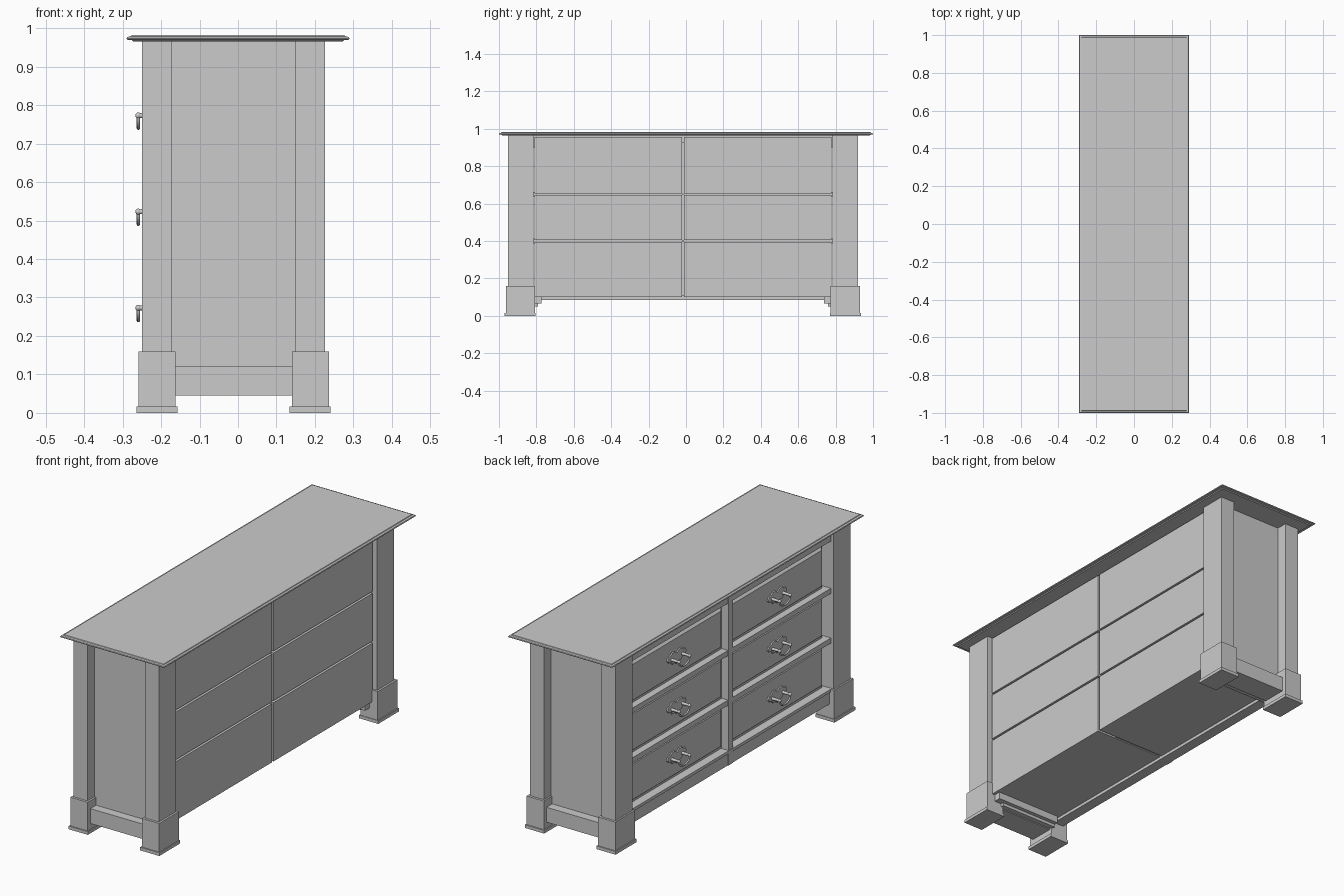
import bpy, bmesh, math
from mathutils import Vector

if "Cube" in bpy.data.objects:
    bpy.data.objects.remove(bpy.data.objects["Cube"])

YC = -0.0165                 # the carcass sits slightly off the top's centre
ROWS = (0.275, 0.525, 0.775) # drawer centre heights
COLS = (YC - 0.4, YC + 0.4)  # drawer centre positions


def finish(name, bm, smooth=False):
    bmesh.ops.recalc_face_normals(bm, faces=bm.faces)
    me = bpy.data.meshes.new(name)
    bm.to_mesh(me)
    bm.free()
    ob = bpy.data.objects.new(name, me)
    bpy.context.collection.objects.link(ob)
    if smooth:
        bpy.context.view_layer.objects.active = ob
        ob.select_set(True)
        bpy.ops.object.shade_smooth_by_angle(angle=math.radians(35))
        ob.select_set(False)
    return ob


def box(name, x0, x1, y0, y1, z0, z1):
    bm = bmesh.new()
    bmesh.ops.create_cube(bm, size=1)
    for v in bm.verts:
        v.co = Vector(((x0 + x1) / 2 + v.co.x * (x1 - x0),
                       (y0 + y1) / 2 + v.co.y * (y1 - y0),
                       (z0 + z1) / 2 + v.co.z * (z1 - z0)))
    return finish(name, bm)


def loft(name, rings):
    """Stack of four-sided rings with caps at both ends."""
    bm = bmesh.new()
    loops = [[bm.verts.new(p) for p in r] for r in rings]
    for a, b in zip(loops, loops[1:]):
        for i in range(4):
            bm.faces.new((a[i], a[(i + 1) % 4], b[(i + 1) % 4], b[i]))
    bm.faces.new(loops[0])
    bm.faces.new(loops[-1])
    return finish(name, bm)


def end_box(name, s, x0, x1, d0, d1, z0, z1):
    """Box at one end, with distances measured outward from the centre."""
    a, b = sorted((YC + s * d0, YC + s * d1))
    return box(name, x0, x1, a, b, z0, z1)


# moulded top
prof = ((0.272, 0.965), (0.276, 0.969), (0.288, 0.970), (0.290, 0.973),
        (0.288, 0.977), (0.279, 0.979), (0.277, 0.982))
loft("moulded_top", [[(sx * w, sy * (w + 0.71), z) for sx, sy in
                      ((-1, -1), (1, -1), (1, 1), (-1, 1))] for w, z in prof])

# posts, feet, end panels and end skirts
for s, side in ((-1, "near"), (1, "far")):
    for x0, x1, pos in ((-0.25, -0.172, "front"), (0.148, 0.226, "back")):
        tag = f"{pos}_{side}"
        end_box("post_" + tag, s, x0, x1, 0.80, 0.935, 0.15, 0.967)
        end_box("foot_" + tag, s, x0 - 0.008, x1 + 0.01, 0.79, 0.947, 0.012, 0.16)
        end_box("foot_pad_" + tag, s, x0 - 0.014, x1 + 0.015, 0.787, 0.953, 0, 0.016)
    end_box("end_panel_" + side, s, -0.18, 0.16, 0.80, 0.88, 0.10, 0.967)
    end_box("end_skirt_" + side, s, -0.18, 0.16, 0.80, 0.925, 0.045, 0.12)
    end_box("skirt_step_" + side, s, -0.17, 0.15, 0.775, 0.80, 0.05, 0.07)
    end_box("skirt_cleat_" + side, s, -0.17, 0.19, 0.755, 0.80, 0.065, 0.10)

# front rails and centre divider
Y0, Y1 = YC - 0.80, YC + 0.80
box("bottom_rail", -0.235, -0.18, Y0, Y1, 0.085, 0.15)
box("bottom_rail_lip", -0.24, -0.18, Y0, Y1, 0.145, 0.16)
for i, z in enumerate((0.40, 0.65)):
    box(f"drawer_rail_{i}", -0.235, -0.18, Y0, Y1, z - 0.013, z + 0.013)
box("top_rail", -0.235, -0.18, Y0, Y1, 0.90, 0.967)
box("top_rail_lip", -0.243, -0.18, Y0, Y1, 0.94, 0.967)
box("centre_divider", -0.238, -0.18, YC - 0.018, YC + 0.018, 0.085, 0.967)
box("floor_runner", -0.18, 0.10, YC - 0.006, YC + 0.006, 0.105, 0.93)


def handle(tag, x, y, z):
    # winged back plate, mirrored outline
    half = [(0, 0.020), (0.018, 0.034), (0.04, 0.034), (0.052, 0.022),
            (0.07, 0.020), (0.08, 0.004), (0.066, -0.010), (0.05, -0.012),
            (0.036, -0.028), (0.016, -0.026), (0, -0.038)]
    pts = half + [(-a, b) for a, b in half[-2:0:-1]]
    bm = bmesh.new()
    f = bm.faces.new([bm.verts.new((x, y + a, z + b)) for a, b in pts])
    r = bmesh.ops.extrude_face_region(bm, geom=[f])
    for v in r["geom"]:
        if isinstance(v, bmesh.types.BMVert):
            v.co.x -= 0.006
            v.co.y = y + (v.co.y - y) * 0.94
            v.co.z = z + (v.co.z - z) * 0.9
    finish("handle_plate_" + tag, bm)
    # two pivot studs
    bm = bmesh.new()
    for s in (-1, 1):
        r = bmesh.ops.create_cone(bm, cap_ends=True, segments=12, radius1=0.008,
                                  radius2=0.006, depth=0.048)
        for v in r["verts"]:
            v.co = Vector((x - 0.024 - v.co.z, y + s * 0.042 + v.co.x, z + v.co.y))
        r = bmesh.ops.create_uvsphere(bm, u_segments=12, v_segments=8, radius=0.008)
        bmesh.ops.translate(bm, verts=r["verts"],
                            vec=(-0.259, y + s * 0.042, z))
    finish("handle_studs_" + tag, bm, True)
    # hanging bail
    cu = bpy.data.curves.new("handle_bail_" + tag, 'CURVE')
    cu.dimensions = '3D'
    cu.bevel_depth = 0.0045
    cu.bevel_resolution = 2
    cu.use_fill_caps = True
    sp = cu.splines.new('POLY')
    n = 14
    sp.points.add(n)
    for i in range(n + 1):
        t = math.pi * i / n
        sp.points[i].co = (-0.259, y - 0.042 * math.cos(t),
                           z - 0.033 * math.sin(t) ** 0.8 if 0 < i < n else z, 1)
    ob = bpy.data.objects.new("handle_bail_" + tag, cu)
    bpy.context.collection.objects.link(ob)


# drawers: box behind, bevelled raised front, handle
LEVELS = ((0.09, 0.395), (0.405, 0.645), (0.655, 0.957))
for c, yc in enumerate(COLS):
    for r, zc in enumerate(ROWS):
        tag = f"{c}_{r}"
        z0, z1 = LEVELS[r]
        box("drawer_box_" + tag, -0.19, 0.205, yc - 0.394, yc + 0.394,
            max(z0, 0.10), z1)
        steps = ((-0.188, 0), (-0.200, 0), (-0.204, 0.012), (-0.214, 0.022))
        loft("drawer_front_" + tag,
             [[(x, yc + a * (0.38 - i), zc + b * (0.112 - i)) for a, b in
               ((-1, -1), (1, -1), (1, 1), (-1, 1))] for x, i in steps])
        handle(tag, -0.213, yc, zc - 0.002)
